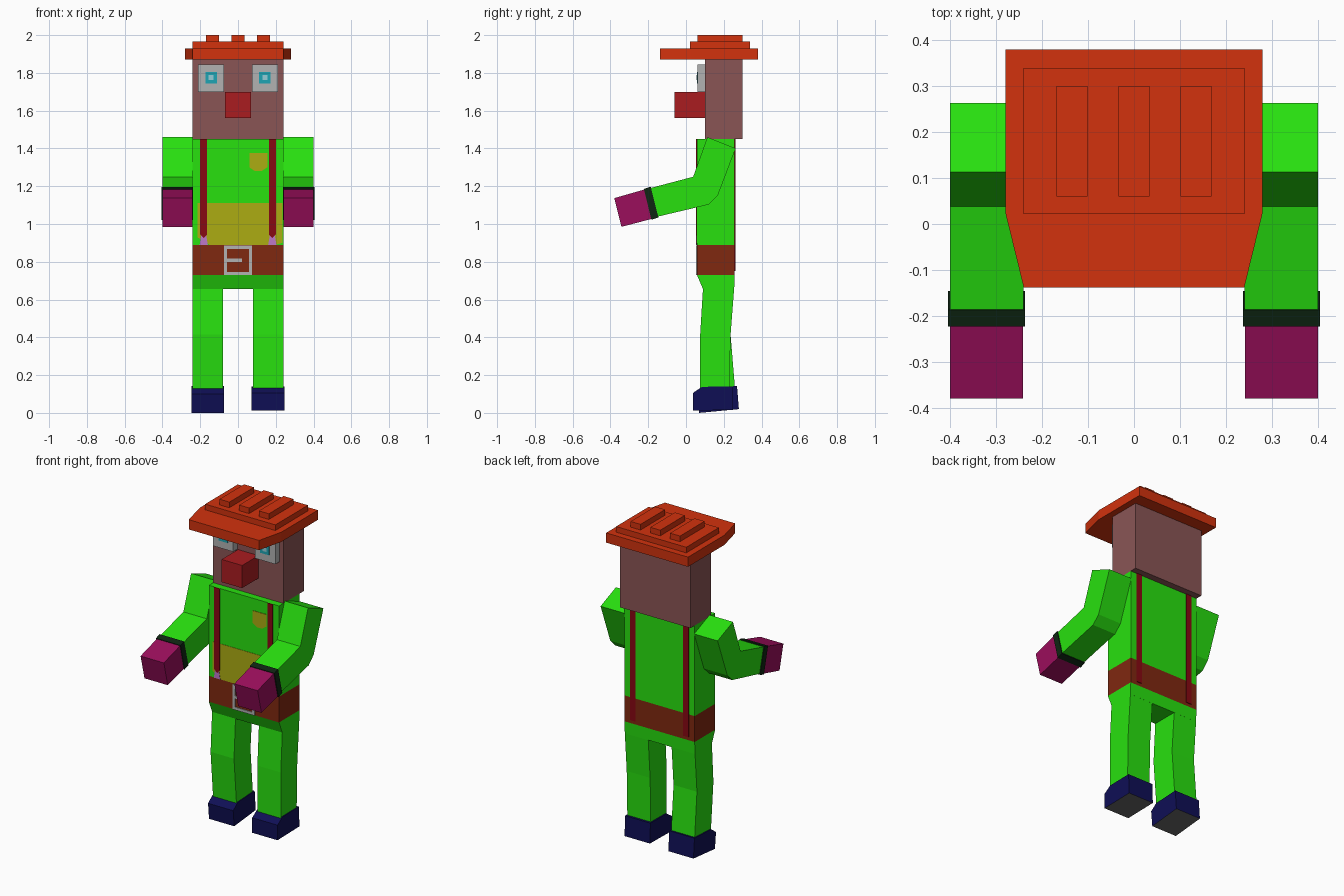
import bpy, bmesh

if "Cube" in bpy.data.objects:
    bpy.data.objects.remove(bpy.data.objects["Cube"])


def material(name, rgb):
    lin = [((c / 255 + 0.055) / 1.055) ** 2.4 if c > 10 else c / 255 / 12.92 for c in rgb]
    m = bpy.data.materials.new(name)
    m.diffuse_color = (*lin, 1)
    m.use_nodes = True
    m.node_tree.nodes["Principled BSDF"].inputs["Base Color"].default_value = m.diffuse_color
    return m


GREEN = material("green", (40, 225, 15))
ORANGE = material("orange", (210, 50, 13))
SKIN = material("skin", (138, 85, 85))
RED = material("nose_red", (170, 28, 32))
STRAP = material("strap_red", (135, 8, 18))
YELLOW = material("yellow", (172, 172, 18))
BROWN = material("brown", (128, 40, 16))
GREY = material("light_grey", (178, 178, 178))
SOLE = material("sole_grey", (100, 100, 100))
CYAN = material("cyan", (30, 165, 180))
PALE = material("pale_cyan", (150, 205, 215))
LILAC = material("lilac", (190, 120, 200))
PURPLE = material("purple", (155, 14, 92))
DARK = material("dark_green", (14, 38, 18))
NAVY = material("navy", (15, 15, 85))


def prism(name, profile, axis, a, b, mat, mirror=False):
    """Extrude a 2D profile along an axis from a to b (profile keeps the other two axes in order)."""
    def place(p, t):
        v = list(p)
        v.insert("xyz".index(axis), t)
        return v
    bm = bmesh.new()
    lo = [bm.verts.new(place(p, a)) for p in profile]
    hi = [bm.verts.new(place(p, b)) for p in profile]
    bm.faces.new(lo)
    bm.faces.new(hi)
    n = len(profile)
    for i in range(n):
        j = (i + 1) % n
        bm.faces.new((lo[i], lo[j], hi[j], hi[i]))
    bmesh.ops.recalc_face_normals(bm, faces=bm.faces)
    me = bpy.data.meshes.new(name)
    bm.to_mesh(me)
    bm.free()
    me.materials.append(mat)
    ob = bpy.data.objects.new(name, me)
    bpy.context.collection.objects.link(ob)
    if mirror:
        ob.modifiers.new("mirror", "MIRROR")
    return ob


def box(name, x, y, z, mat, mirror=False):
    prof = [(x[0], y[0]), (x[1], y[0]), (x[1], y[1]), (x[0], y[1])]
    return prism(name, prof, "z", z[0], z[1], mat, mirror)


# Torso, belt and hips
F, B = 0.058, 0.258
W = (-0.24, 0.24)
box("torso", W, (F, B), (0.89, 1.45), GREEN)
box("belt", W, (F, B), (0.73, 0.89), BROWN)
prism("hips", [(F, 0.73), (0.09, 0.655), (0.255, 0.655), (B, 0.73)], "x", *W, GREEN)

# Shirt patch and pocket
prism("shirt_patch", [(-0.215, 1.11), (0.235, 1.11), (0.235, 0.90), (0.20, 0.89),
                      (-0.15, 0.89), (-0.215, 0.93)], "y", F - 0.002, F, YELLOW)
prism("pocket", [(0.06, 1.375), (0.155, 1.375), (0.155, 1.30), (0.125, 1.28),
                 (0.09, 1.28), (0.06, 1.30)], "y", F - 0.003, F, YELLOW)

# Suspenders, front and back
prism("front_strap", [(0.163, 1.45), (0.2, 1.45), (0.2, 0.945), (0.181, 0.925), (0.163, 0.945)],
      "y", F - 0.005, F, STRAP, True)
prism("strap_clip", [(0.17, 0.95), (0.193, 0.95), (0.203, 0.89), (0.16, 0.89)],
      "y", F - 0.004, F, LILAC, True)
box("back_strap", (0.163, 0.2), (B, B + 0.004), (0.75, 1.45), STRAP, True)

# Buckle
by = (F - 0.005, F)
box("buckle_side", (0.058, 0.075), by, (0.73, 0.885), GREY, True)
box("buckle_top", (-0.058, 0.058), by, (0.868, 0.885), GREY)
box("buckle_bottom", (-0.058, 0.058), by, (0.73, 0.747), GREY)
box("buckle_prong", (-0.058, 0.02), by, (0.80, 0.817), GREY)

# Head and face
box("head", W, (0.10, 0.30), (1.45, 1.87), SKIN)
box("eye", (0.075, 0.213), (0.06, 0.10), (1.70, 1.845), GREY, True)
box("iris", (0.112, 0.172), (0.057, 0.06), (1.745, 1.805), CYAN, True)
box("pupil", (0.129, 0.155), (0.055, 0.057), (1.762, 1.788), PALE, True)
box("nose", (-0.07, 0.07), (-0.06, 0.10), (1.56, 1.70), RED)

# Hat: tapered brim, crown and ridges
prism("hat_brim", [(-0.28, 0.38), (0.28, 0.38), (0.28, 0.025), (0.24, -0.138),
                   (-0.24, -0.138), (-0.28, 0.025)], "z", 1.87, 1.93, ORANGE)
box("hat_crown", W, (0.022, 0.34), (1.93, 1.965), ORANGE)
for i in (-1, 0, 1):
    cx = i * 0.135
    box("hat_ridge", (cx - 0.034, cx + 0.034), (0.06, 0.30), (1.965, 2.0), ORANGE)

# Arms, cuffs and hands
prism("arm", [(0.113, 1.46), (0.263, 1.40), (0.168, 1.15), (0.12, 1.103), (-0.155, 1.038),
              (-0.19, 1.19), (0.038, 1.25)], "x", 0.24, 0.40, GREEN, True)
prism("cuff", [(-0.223, 1.186), (-0.187, 1.197), (-0.146, 1.035), (-0.183, 1.022)],
      "x", 0.237, 0.405, DARK, True)
prism("hand", [(-0.38, 1.137), (-0.215, 1.184), (-0.178, 1.028), (-0.342, 0.985)],
      "x", 0.241, 0.40, PURPLE, True)

# Legs: slightly bent, the left one set back a little
top = [(0.255, 0.66), (0.09, 0.66), (0.075, 0.414)]
prism("right_leg", top + [(0.075, 0.12), (0.23, 0.12), (0.236, 0.414)],
      "x", 0.08, 0.24, GREEN)
prism("left_leg", top + [(0.10, 0.12), (0.26, 0.12), (0.236, 0.414)],
      "x", -0.24, -0.08, GREEN)

# Shoes with bevelled toes and grey soles
shoes = {
    "right_shoe": (0.072, 0.245, [(0.036, 0.012), (0.036, 0.105), (0.085, 0.138),
                                  (0.245, 0.14), (0.25, 0.016)]),
    "left_shoe": (-0.247, -0.075, [(0.07, 0.0), (0.06, 0.10), (0.105, 0.134),
                                   (0.27, 0.142), (0.28, 0.02)]),
}
for name, (x0, x1, prof) in shoes.items():
    ob = prism(name, prof, "x", x0, x1, NAVY)
    ob.data.materials.append(SOLE)
    for p in ob.data.polygons:
        if p.normal.z < -0.9:
            p.material_index = 1
